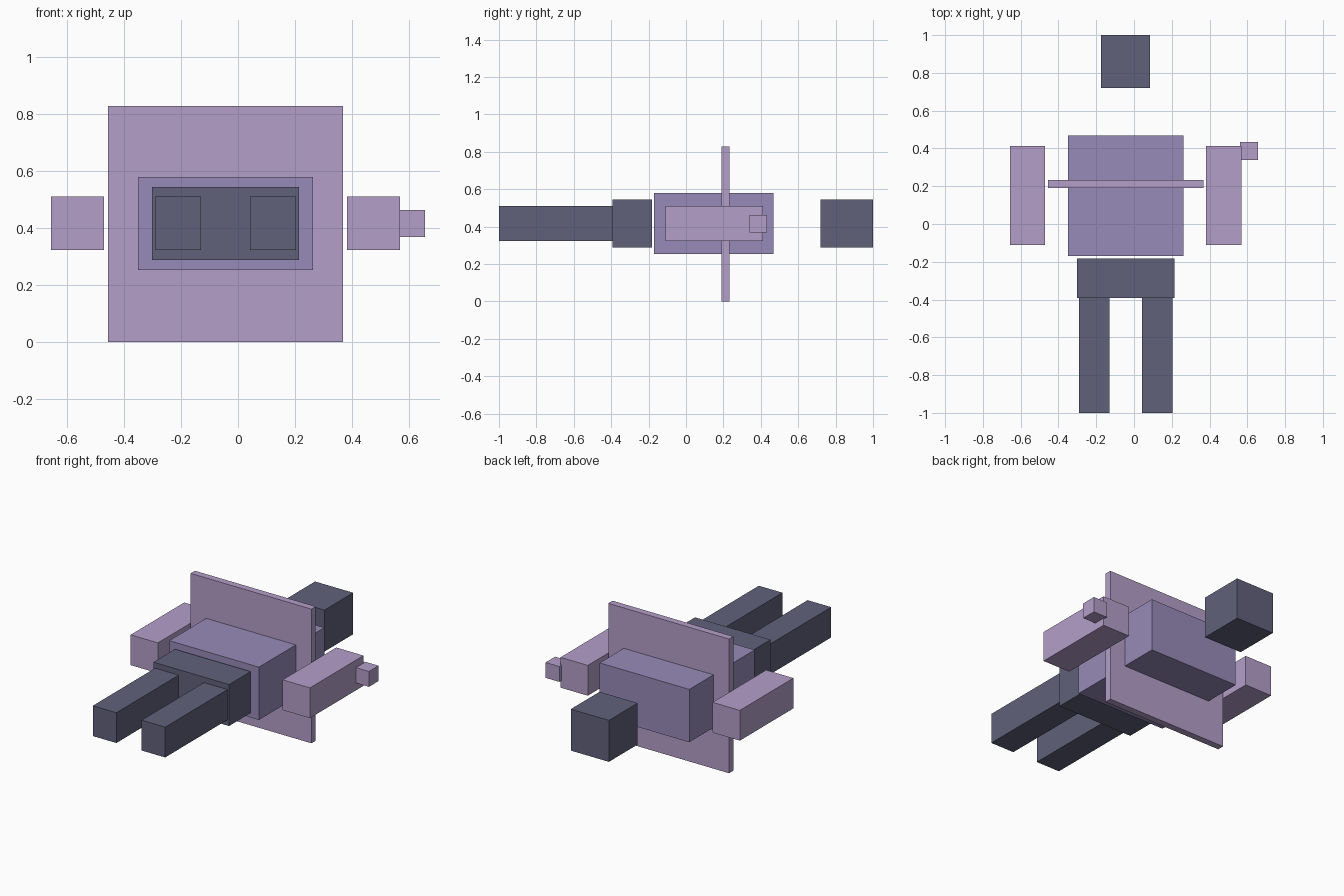
import bpy, bmesh
from mathutils import Vector

if "Cube" in bpy.data.objects:
    bpy.data.objects.remove(bpy.data.objects["Cube"])


def srgb(r, g, b):
    """Convert 0-255 sRGB to a linear RGBA colour."""
    lin = [((c / 255 + 0.055) / 1.055) ** 2.4 for c in (r, g, b)]
    return (*lin, 1.0)


def material(name, rgb):
    m = bpy.data.materials.new(name)
    m.diffuse_color = srgb(*rgb)
    m.use_nodes = True
    m.node_tree.nodes["Principled BSDF"].inputs["Base Color"].default_value = m.diffuse_color
    return m


pink = material("light_mauve", (181, 159, 202))
purple = material("muted_violet", (151, 139, 184))
dark = material("dark_slate", (97, 97, 123))


def box(name, x, y, z, mat):
    """Box spanning the given (min, max) ranges."""
    bm = bmesh.new()
    bmesh.ops.create_cube(bm, size=1)
    spans = (x, y, z)
    bmesh.ops.scale(bm, vec=Vector([b - a for a, b in spans]), verts=bm.verts)
    mesh = bpy.data.meshes.new(name)
    bm.to_mesh(mesh)
    bm.free()
    mesh.materials.append(mat)
    ob = bpy.data.objects.new(name, mesh)
    ob.location = [(a + b) / 2 for a, b in spans]
    bpy.context.collection.objects.link(ob)
    return ob


MID = -0.044  # the figure's own centre line in x


def centred(half):
    return (MID - half, MID + half)


# Head, torso and hips along the centre line
box("head", centred(0.13), (0.72, 1.0), (0.288, 0.544), dark)
box("torso", centred(0.306), (-0.17, 0.468), (0.253, 0.579), purple)
box("hips", centred(0.258), (-0.393, -0.183), (0.288, 0.544), dark)

# Thin upright panel through the torso
box("panel", centred(0.412), (0.19, 0.232), (0.0, 0.828), pink)

# Mirrored arms and legs
for side, s in (("left", -1), ("right", 1)):
    for part, near, far, y, mat in (
        ("arm", 0.426, 0.612, (-0.11, 0.412), pink),
        ("leg", 0.086, 0.247, (-1.0, -0.393), dark),
    ):
        x = tuple(sorted((MID + s * near, MID + s * far)))
        box(f"{side}_{part}", x, y, (0.323, 0.51), mat)

# Small hand on the outside of the right arm
box("right_hand", (0.561, 0.656), (0.34, 0.433), (0.368, 0.463), pink)
